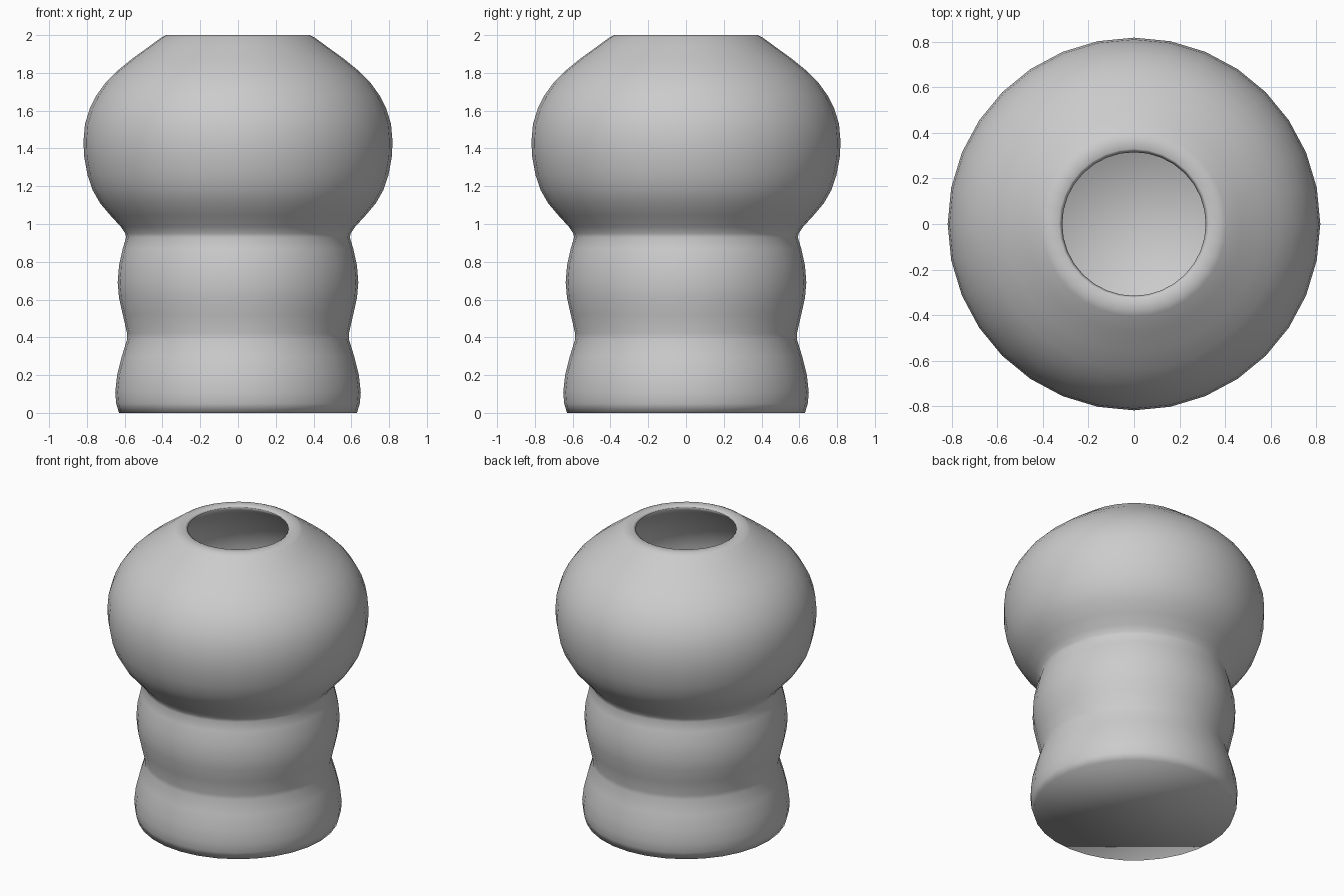
import bpy, bmesh, math
from mathutils import Vector

if "Cube" in bpy.data.objects:
    bpy.data.objects.remove(bpy.data.objects["Cube"])

SEGMENTS = 32
WALL = 0.05

# outer silhouette (radius, height) from base to rim
outer = [(0.63, 0), (0.645, 0.05), (0.65, 0.11), (0.64, 0.2), (0.615, 0.3),
         (0.587, 0.39), (0.587, 0.42), (0.61, 0.52), (0.63, 0.61), (0.637, 0.69),
         (0.63, 0.78), (0.61, 0.87), (0.592, 0.93), (0.597, 0.95), (0.62, 0.985),
         (0.675, 1.045), (0.73, 1.11), (0.77, 1.18), (0.797, 1.26), (0.815, 1.36),
         (0.818, 1.44), (0.81, 1.53), (0.785, 1.61), (0.75, 1.68), (0.70, 1.75),
         (0.64, 1.81), (0.56, 1.875), (0.47, 1.94), (0.405, 1.988), (0.38, 2.0)]


def inset(points, distance):
    """Offset the profile inwards along its normals."""
    result = []
    for i in range(2, len(points) - 2):
        d = (Vector(points[i + 1]) - Vector(points[i - 1])).normalized()
        result.append((points[i][0] - d.y * distance, points[i][1] + d.x * distance))
    return result


# rim lip, then inner wall back down to the floor
lip = [(0.33, 2.0), (0.315, 1.99)]
inner = inset(outer, WALL)
floor = [(0.59, WALL)]
profile = outer + lip + inner[::-1] + floor

# vase body: revolve the profile, cap the base and inner floor
bm = bmesh.new()
rings = []
for r, z in profile:
    rings.append([bm.verts.new((r * math.cos(a), r * math.sin(a), z))
                  for a in (2 * math.pi * k / SEGMENTS for k in range(SEGMENTS))])
for lower, upper in zip(rings, rings[1:]):
    for k in range(SEGMENTS):
        n = (k + 1) % SEGMENTS
        bm.faces.new((lower[k], lower[n], upper[n], upper[k]))
bm.faces.new(rings[0][::-1])
bm.faces.new(rings[-1])
bmesh.ops.recalc_face_normals(bm, faces=bm.faces)
for f in bm.faces:
    f.smooth = True

mesh = bpy.data.meshes.new("vase")
bm.to_mesh(mesh)
bm.free()
vase = bpy.data.objects.new("vase", mesh)
bpy.context.collection.objects.link(vase)
